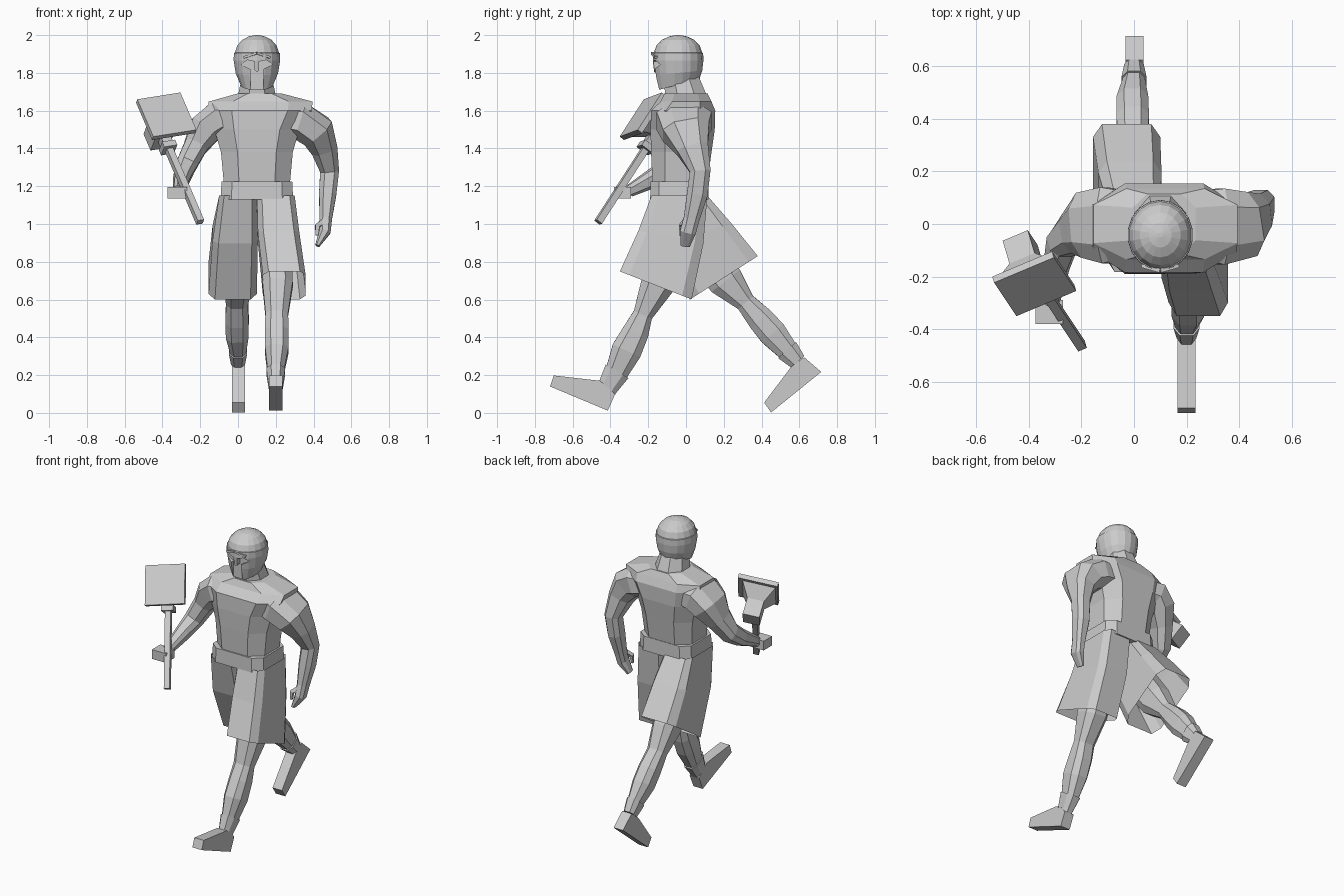
import bpy, bmesh
from math import pi, cos, sin, copysign
from mathutils import Vector, Matrix

cube = bpy.data.objects.get("Cube")
if cube:
    bpy.data.objects.remove(cube, do_unlink=True)

grey = bpy.data.materials.new("plain grey")
grey.use_nodes = True
grey.diffuse_color = (0.6, 0.6, 0.6, 1)
grey.node_tree.nodes["Principled BSDF"].inputs["Base Color"].default_value = (0.6, 0.6, 0.6, 1)


def finish(name, bm):
    bmesh.ops.recalc_face_normals(bm, faces=bm.faces)
    mesh = bpy.data.meshes.new(name)
    bm.to_mesh(mesh)
    bm.free()
    mesh.materials.append(grey)
    ob = bpy.data.objects.new(name, mesh)
    bpy.context.collection.objects.link(ob)
    return ob


def skin(name, loops, caps=True):
    """Join successive rings of points with quads."""
    bm = bmesh.new()
    rings = [[bm.verts.new(p) for p in loop] for loop in loops]
    for a, b in zip(rings, rings[1:]):
        for i in range(len(a)):
            j = (i + 1) % len(a)
            bm.faces.new((a[i], a[j], b[j], b[i]))
    if caps:
        bm.faces.new(rings[0])
        bm.faces.new(rings[-1])
    return finish(name, bm)


def ring(c, u, v, n, power):
    """Ring around c; a power below 1 makes it squarer."""
    def bend(x):
        return copysign((abs(x) / cos(pi / n)) ** power, x)
    angles = [(i + .5) * 2 * pi / n for i in range(n)]
    return [c + u * bend(cos(a)) + v * bend(sin(a)) for a in angles]


def stack(name, rows, n=8, caps=True, power=1.0):
    """Level rings: x, y, z, half width, half depth, rise towards the back."""
    return skin(name, [ring(Vector(r[:3]), Vector((r[3], 0, 0)),
                            Vector((0, 1, r[5] if len(r) > 5 else 0)) * r[4], n, power)
                       for r in rows], caps)


def limb(name, rows, n=8):
    """Rings square to the path: x, y, z, half width, half depth."""
    pts = [Vector(r[:3]) for r in rows]
    loops = []
    for i, r in enumerate(rows):
        t = (pts[min(i + 1, len(pts) - 1)] - pts[max(i - 1, 0)]).normalized()
        v = (Vector((0, 1, 0)) - t * t.y).normalized()
        loops.append(ring(pts[i], v.cross(t) * r[3], v * r[4], n, .75))
    return skin(name, loops)


def side_profile(name, x0, x1, yz):
    return skin(name, [[(x, y, z) for y, z in yz] for x in (x0, x1)])


def box(name, centre, size, frame=Matrix(), taper=1.0):
    """Box whose +y end is scaled by taper."""
    bm = bmesh.new()
    bmesh.ops.create_cube(bm, size=1)
    for v in bm.verts:
        k = taper if v.co.y > 0 else 1
        p = Vector((v.co.x * size[0] * k, v.co.y * size[1], v.co.z * size[2] * k))
        v.co = frame @ (p + Vector(centre))
    return finish(name, bm)


# Torso, neck and belt
stack("torso", [
    (.10, -.035, 1.16, .17, .14), (.10, -.025, 1.38, .19, .16),
    (.10, -.018, 1.50, .225, .17), (.115, -.015, 1.60, .275, .17),
    (.12, 0, 1.648, .275, .135), (.115, 0, 1.69, .12, .115)], power=.7)
stack("neck", [(.10, .0, 1.68, .10, .11), (.10, -.03, 1.80, .075, .09)])
stack("belt", [(.10, -.035, 1.13, .192, .155), (.10, -.035, 1.225, .187, .152)], power=.4)

# Kilt halves swing with the legs
stack("left_kilt", [(.20, -.035, 1.15, .10, .148), (.215, -.08, .93, .11, .172, -.2),
                    (.245, -.16, .675, .113, .19, -.39)], 8, False, .35)
stack("right_kilt", [(.0, -.035, 1.15, .10, .148), (-.015, .06, .95, .12, .18, .3),
                     (-.028, .20, .715, .128, .18, .64)], 8, False, .35)

# Legs, cuffs and feet
limb("left_leg", [
    (.20, -.05, .95, .08, .10), (.21, -.15, .68, .08, .09), (.205, -.228, .52, .06, .052),
    (.205, -.265, .43, .063, .07), (.205, -.315, .33, .062, .08), (.20, -.365, .22, .044, .062),
    (.20, -.42, .12, .034, .05)])
limb("left_cuff", [(.20, -.365, .22, .05, .07), (.20, -.412, .14, .037, .055)])
side_profile("left_foot", .165, .235, [
    (-.455, .17), (-.70, .198), (-.72, .14), (-.414, .012), (-.375, .10)])
limb("right_leg", [
    (0, .02, .95, .08, .10), (0, .21, .70, .075, .095), (-.005, .315, .585, .058, .052),
    (-.005, .395, .495, .062, .07), (-.005, .46, .42, .06, .074), (0, .535, .333, .042, .057),
    (0, .58, .28, .034, .04)])
limb("right_cuff", [(0, .535, .333, .048, .064), (0, .592, .27, .037, .046)])
side_profile("right_foot", -.033, .037, [
    (.625, .295), (.716, .217), (.45, .002), (.414, .055), (.557, .244)])

# Arms
limb("left_arm", [
    (.20, 0, 1.56, .075, .12), (.33, -.01, 1.545, .10, .145), (.415, 0, 1.49, .095, .125),
    (.455, .035, 1.40, .07, .085), (.485, .075, 1.28, .05, .055), (.475, .06, 1.16, .046, .055),
    (.465, .03, 1.03, .033, .042), (.46, .01, .96, .03, .042), (.42, -.005, .885, .012, .025)])
limb("left_thumb", [(.45, 0, 1.01, .016, .016), (.42, -.025, .99, .012, .012),
                    (.418, -.03, .94, .007, .007)], 4)
limb("right_arm", [
    (0, 0, 1.56, .075, .12), (-.11, -.005, 1.555, .095, .145), (-.175, -.005, 1.50, .088, .125),
    (-.225, -.03, 1.41, .062, .085), (-.275, -.075, 1.31, .055, .06),
    (-.295, -.16, 1.25, .045, .05), (-.315, -.30, 1.175, .028, .03)])
box("right_hand", (-.322, -.335, 1.165), (.105, .09, .062))

# Hammer in its own frame: z along the handle, -y out of the striking face
up = Vector((-.34, .51, .79)).normalized()
face = Vector((.21, -.74, .64))
face = (face - up * face.dot(up)).normalized()
axes = Matrix((up.cross(face), -face, up)).transposed().to_4x4()
frame = Matrix.Translation((-.20, -.465, 1.01)) @ axes
box("hammer_handle", (0, 0, .29), (.036, .036, .58), frame)
box("hammer_collar", (0, 0, .50), (.075, .075, .035), frame)
box("hammer_socket", (0, 0, .53), (.055, .055, .06), frame)
box("hammer_face", (.008, -.11, .625), (.25, .03, .25), frame)
box("hammer_taper", (0, -.055, .622), (.21, .085, .21), frame, .5)
box("hammer_block", (0, .035, .62), (.105, .13, .11), frame)

# Helmet with eye and mouth openings
helmet = stack("helmet", [
    (.10, -.04, 1.738, .085, .11, .27), (.10, -.04, 1.80, .112, .124, .1),
    (.10, -.042, 1.865, .123, .132), (.10, -.042, 1.905, .122, .131),
    (.10, -.042, 1.907, .117, .126), (.10, -.042, 1.945, .104, .113),
    (.10, -.042, 1.975, .077, .084), (.10, -.042, 1.993, .043, .047),
    (.10, -.042, 2.0, .01, .01)], 18)
opening = [(.012, 1.86), (.05, 1.868), (.085, 1.845), (.035, 1.82),
           (.035, 1.69), (-.003, 1.69), (-.003, 1.80), (.012, 1.815)]
for label, s in (("left_opening", 1), ("right_opening", -1)):
    cutter = skin(label + "_cutter", [[(.10 + s * x, y, z) for x, z in opening]
                                      for y in (-.20, -.138)])
    cutter.hide_render = True
    mod = helmet.modifiers.new(label, "BOOLEAN")
    mod.operation = "DIFFERENCE"
    mod.solver = "EXACT"
    mod.object = cutter
    bpy.context.view_layer.objects.active = helmet
    bpy.ops.object.modifier_apply(modifier=label)
    bpy.data.objects.remove(cutter, do_unlink=True)

# Brow ridge pieces meeting in a shallow peak
for label, s in (("left_brow", 1), ("right_brow", -1)):
    turn = (Matrix.Translation((.10 + s * .035, -.168, 1.893))
            @ Matrix.Rotation(s * .28, 4, "Z") @ Matrix.Rotation(s * .3, 4, "Y"))
    box(label, (0, 0, 0), (.075, .016, .012), turn)
